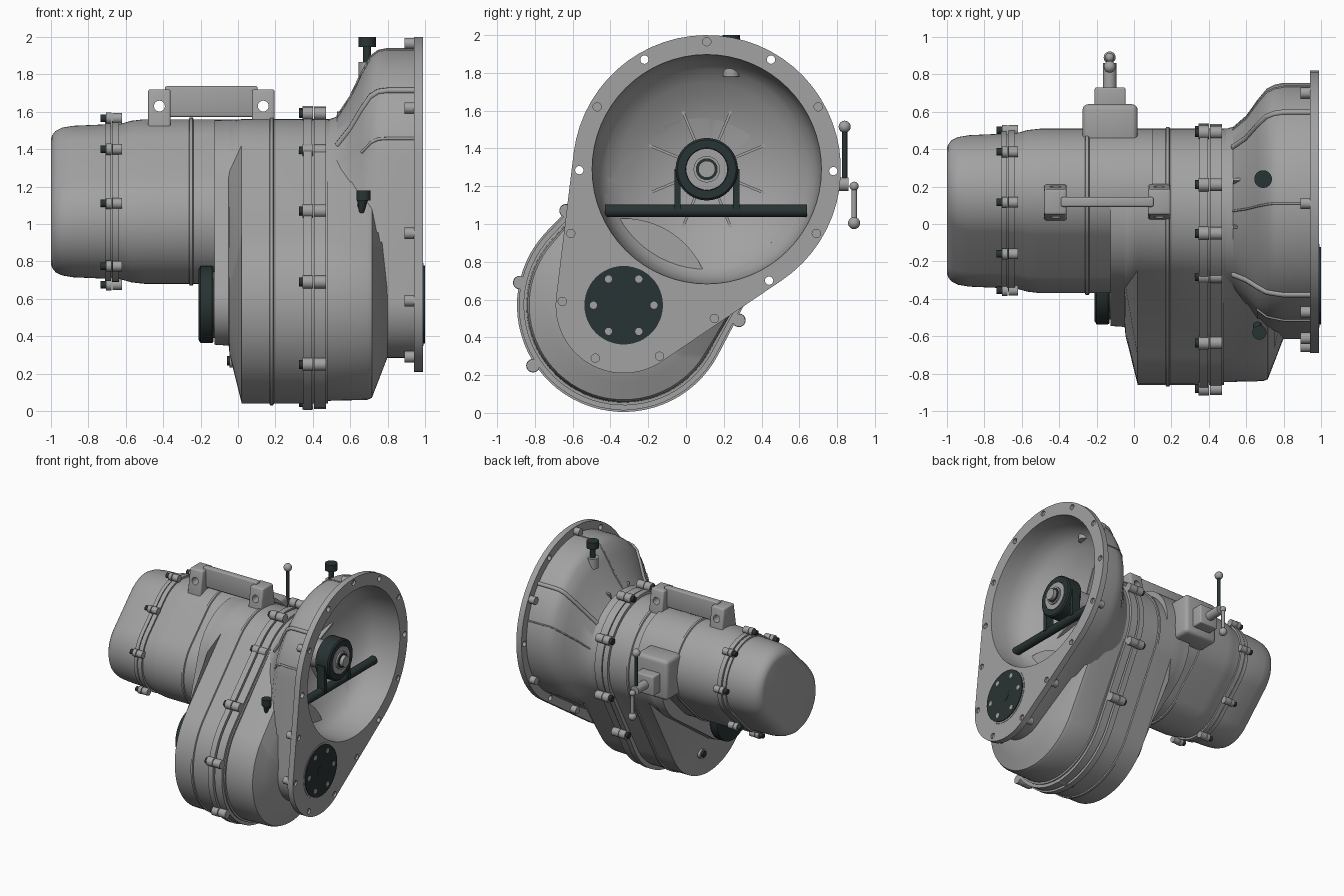
import bpy, bmesh
from math import sin, cos, pi, radians, atan2, acos, hypot
from mathutils import Vector, Matrix

if "Cube" in bpy.data.objects:
    bpy.data.objects.remove(bpy.data.objects["Cube"])


def material(name, rgb):
    m = bpy.data.materials.new(name)
    m.diffuse_color = (*rgb, 1)
    m.use_nodes = True
    m.node_tree.nodes["Principled BSDF"].inputs["Base Color"].default_value = m.diffuse_color
    return m


GREY = material("cast grey", (0.36, 0.36, 0.36))
DARK = material("dark green black", (0.022, 0.033, 0.033))
U, L, B = (0.07, 1.12), (-0.33, 0.57), (0.11, 1.29)   # main axis, lower axis, bell axis (y, z)


def finish(name, bm, mat, bevel=0):
    bmesh.ops.recalc_face_normals(bm, faces=bm.faces)
    if bevel:
        bmesh.ops.bevel(bm, geom=bm.edges[:], offset=bevel, segments=3, affect='EDGES', profile=0.5)
    me = bpy.data.meshes.new(name)
    bm.to_mesh(me)
    bm.free()
    me.materials.append(mat)
    ob = bpy.data.objects.new(name, me)
    bpy.context.collection.objects.link(ob)
    return ob


def loft(name, rings, mat=GREY):
    bm = bmesh.new()
    vs = [[bm.verts.new(p) for p in r] for r in rings]
    n = len(vs[0])
    for a, b in zip(vs, vs[1:]):
        for i in range(n):
            bm.faces.new((a[i], a[(i + 1) % n], b[(i + 1) % n], b[i]))
    bm.faces.new(vs[0])
    bm.faces.new(vs[-1])
    return finish(name, bm, mat)


def cyl(name, p0, p1, r, mat=GREY, r2=None, n=28):
    p0, p1 = Vector(p0), Vector(p1)
    d = p1 - p0
    bm = bmesh.new()
    mtx = Matrix.Translation((p0 + p1) / 2) @ d.to_track_quat('Z', 'Y').to_matrix().to_4x4()
    bmesh.ops.create_cone(bm, cap_ends=True, segments=n, radius1=r, radius2=r if r2 is None else r2,
                          depth=d.length, matrix=mtx)
    return finish(name, bm, mat)


def box(name, lo, hi, mat=GREY, bevel=0.0, top=1.0):
    lo, hi = Vector(lo), Vector(hi)
    c, s = (lo + hi) / 2, hi - lo
    bm = bmesh.new()
    bmesh.ops.create_cube(bm, size=1)
    for v in bm.verts:
        k = top if v.co.z > 0 else 1
        v.co = c + Vector((v.co.x * s.x, v.co.y * s.y * k, v.co.z * s.z))
    return finish(name, bm, mat, bevel)


def ball(name, p, r, mat=GREY):
    bm = bmesh.new()
    bmesh.ops.create_uvsphere(bm, u_segments=20, v_segments=12, radius=r, matrix=Matrix.Translation(p))
    return finish(name, bm, mat)


def cut(ob, cutters):
    for c in cutters:
        m = ob.modifiers.new("cut", 'BOOLEAN')
        m.object, m.operation, m.solver = c, 'DIFFERENCE', 'EXACT'
    dg = bpy.context.evaluated_depsgraph_get()
    me = bpy.data.meshes.new_from_object(ob.evaluated_get(dg))
    ob.modifiers.clear()
    ob.data = me


def circle(x, c, r, n=64):
    return [(x, c[0] + r * cos(2 * pi * i / n), c[1] + r * sin(2 * pi * i / n)) for i in range(n)]


def hull(x, u, ru, rl, n=40):
    """Outline around an upper circle and the lower circle."""
    dy, dz = L[0] - u[0], L[1] - u[1]
    phi, a = atan2(dz, dy), acos((ru - rl) / hypot(dy, dz))
    pts = []
    for c, r, t0, t1 in ((u, ru, phi + a, phi + 2 * pi - a), (L, rl, phi - a, phi + a)):
        for i in range(n):
            t = t0 + (t1 - t0) * i / (n - 1)
            pts.append((x, c[0] + r * cos(t), c[1] + r * sin(t)))
    return pts


def stadium(x, h, o=0.1, n=72):
    """Body section: two circles offset on the diagonal, half height h."""
    pts = []
    for i in range(n):
        t = 2 * pi * (i + .5) / n
        s = o if cos(t - pi / 4) > 0 else -o
        pts.append((x, U[0] + s + (h - o) * cos(t), U[1] + s + (h - o) * sin(t)))
    return pts


# gearbox body and rear cover
loft("main_body", [stadium(x, r) for x, r in
     ((-0.67, .415), (-0.63, .415), (-0.57, .432), (-0.50, .44), (0.1, .44))])
loft("rear_cover", [stadium(x, r, o) for x, r, o in
     ((-1, .335, .115), (-0.993, .355, .115), (-0.975, .378, .11), (-0.94, .395, .105),
      (-0.88, .405, .1), (-0.72, .412, .1), (-0.67, .412, .1))])
loft("rear_cover_flange", [stadium(x, .425) for x in (-0.71, -0.68)])
loft("body_rear_flange", [stadium(x, .43) for x in (-0.672, -0.635)])
loft("body_bead", [stadium(x, r) for x, r in
     ((-0.265, .435), (-0.258, .449), (-0.242, .449), (-0.235, .435))])
for y, z in ((.50, 1.22), (.385, 1.49), (.115, 1.565), (-.16, 1.40), (-.355, 1.11), (-.285, .775),
             (.03, .675), (.315, .85)):
    cyl("rear_lug", (-0.705, y, z), (-0.675, y, z), .03)
    cyl("rear_lug", (-0.67, y, z), (-0.62, y, z), .028)
    cyl("rear_bolt", (-0.735, y, z), (-0.70, y, z), .02, DARK)

# bell bowl cutter, shared by the case, bell and flange
bowl = loft("bowl_cutter", [circle(x, B, r) for x, r in
            ((.54, .12), (.575, .29), (.62, .385), (.66, .46), (.71, .53), (.77, .575), (.86, .597), (1.05, .612))])
bowl.hide_render = True

# transfer case
case = loft("transfer_case", [hull(x, U, ru, rl) for x, ru, rl in
            ((-0.125, .435, .215), (-0.05, .437, .22), (-0.045, .438, .27), (0.02, .44, .53), (0.48, .44, .53),
             (0.481, .44, .515), (0.69, .44, .51), (0.715, .44, .50), (0.75, .44, .41), (0.80, .44, .28))])
cut(case, [bowl])
loft("case_bead", [hull(x, U, r, r + .09) for x, r in
     ((0.165, .435), (0.172, .449), (0.188, .449), (0.195, .435))])
loft("case_flange_rear", [hull(x, U, .465, .565) for x in (0.35, 0.395)])
loft("case_flange_front", [hull(x, U, .46, .555) for x in (0.405, 0.47)])
for y, z in ((-.635, 1.07), (-.88, .69), (-.81, .25), (.28, .49), (-.28, 1.39), (-.05, 1.59),
             (.21, 1.595), (.49, 1.35), (.50, .88), (-.33, .045)):
    cyl("case_lug", (0.345, y, z), (0.40, y, z), .036)
    cyl("case_lug", (0.405, y, z), (0.47, y, z), .034)
    cyl("case_bolt", (0.325, y, z), (0.35, y, z), .024, DARK)
cyl("rear_output_seat", (-0.14, *L), (-0.1, *L), .18)
loft("rear_output_disc", [circle(x, L, r) for x, r in
     ((-0.21, .19), (-0.2, .207), (-0.14, .207), (-0.13, .2))], DARK)
cyl("lower_lug", (-0.045, -.16, .27), (0.06, -.16, .27), .038)
cyl("lower_bolt", (-0.06, -.16, .27), (-0.04, -.16, .27), .025, DARK)

# bell housing with hollow bowl
SECT = ((.46, (.07, 1.12), .43, .28), (.53, (.07, 1.125), .45, .28), (.60, (.08, 1.18), .50, .28),
        (.66, (.095, 1.235), .57, .28), (.71, (.105, 1.275), .62, .28), (.75, B, .635, .28),
        (.80, B, .645, .285), (.945, B, .645, .285))
bell = loft("bell_housing", [hull(*s) for s in SECT])
cut(bell, [bowl])
flange = loft("bell_flange", [hull(x, B, .71, .36) for x in (.94, .988)])
through = [(.45, 1.87), (-.22, 1.87), (.78, 1.28), (-.565, 1.285), (.44, .70)]
blind = [(.11, 1.965), (.70, 1.62), (.69, .95), (-.47, 1.62), (-.61, .95), (-.655, .59),
         (-.48, .29), (-.14, .30), (.15, .50)]
holes = [cyl("hole_cutter", (.9, y, z), (1.05, y, z), .022, n=20) for y, z in through + blind]
cut(flange, [bowl] + holes)
for o in holes + [bowl]:
    bpy.data.objects.remove(o)
for y, z in blind:
    cyl("flange_boss", (.89, y, z), (.972, y, z), .03)
for d, w, first in ((90, .006, 1), (41, .016, 1), (139, .016, 1), (165, .008, 3), (15, .006, 1)):
    # outer ribs following the bell
    cu = bpy.data.curves.new("bell_rib", 'CURVE')
    cu.dimensions, cu.bevel_depth, cu.bevel_resolution = '3D', w, 2
    sp = cu.splines.new('POLY')
    path = SECT[first:]
    sp.points.add(len(path) - 1)
    for p, (x, c, r, _) in zip(sp.points, path):
        p.co = (x, c[0] + r * cos(radians(d)), c[1] + r * sin(radians(d)), 1)
    cu.materials.append(GREY)
    bpy.context.collection.objects.link(bpy.data.objects.new("bell_rib", cu))
cyl("lower_gear_pocket", (.5, *L), (.71, *L), .46, n=72)

# inner ribs, bearing, fork
for k in range(8):
    rib = box("bowl_rib", (.53, .1, -.007), (.595, .335, .007))
    rib.matrix_world = Matrix.Translation((0, *B)) @ Matrix.Rotation(radians(22.5 + 45 * k), 4, 'X')
cyl("bearing_sleeve", (.5, *B), (.85, *B), .11, n=40)
loft("release_bearing", [circle(x, B, r) for x, r in
     ((.74, .15), (.75, .165), (.86, .165), (.87, .155), (.87, .112), (.84, .11))], DARK)
cyl("bearing_face", (.83, *B), (.872, *B), .11, n=40)
cyl("shaft_collar", (.85, *B), (.885, *B), .07)
cyl("shaft_ring", (.88, *B), (.89, *B), .058, DARK)
cyl("input_shaft", (.85, *B), (.92, *B), .045)
cyl("fork_shaft", (.80, -.43, 1.07), (.80, .64, 1.07), .034, DARK)
for s in (-1, 1):
    y = B[0] + s * .155
    box("fork_arm", (.77, y - .017, 1.07), (.84, y + .017, 1.29), DARK)

# front output disc with bolts
cyl("front_output_rim", (.98, *L), (.991, *L), .222, n=48)
cyl("front_output_disc", (.97, *L), (.998, *L), .208, DARK, n=48)
cyl("front_output_hub", (.97, *L), (1.0, *L), .048, DARK)
for k in range(6):
    y, z = L[0] + .16 * cos(k * pi / 3), L[1] + .16 * sin(k * pi / 3)
    cyl("output_bolt", (.98, y, z), (1.0, y, z), .019)

# lifting handle on top
for x in (-.42, .135):
    eye = box("lifting_eye", (x - .06, .015, 1.5), (x + .06, .22, 1.72), bevel=.012, top=.65)
    c = cyl("eye_cutter", (x, -.1, 1.63), (x, .4, 1.63), .029)
    cut(eye, [c])
    bpy.data.objects.remove(c)
box("handle_plate", (-.39, .092, 1.572), (.105, .143, 1.737), bevel=.01)

# shift box and levers
box("shift_box", (-.275, .435, 1.07), (.02, .64, 1.40), bevel=.03)
box("shift_neck", (-.21, .60, 1.13), (-.045, .73, 1.29), bevel=.01)
cyl("shift_shaft", (-.13, .7, 1.21), (-.13, .86, 1.21), .036)
ball("shift_shaft_end", (-.13, .89, 1.20), .024)
cyl("upper_lever", (-.13, .84, 1.22), (-.13, .84, 1.5), .014, DARK)
ball("upper_knob", (-.13, .84, 1.515), .032)
cyl("lower_lever", (-.13, .89, 1.21), (-.13, .89, 1.0), .014)
ball("lower_knob", (-.13, .89, 1.005), .032)

# breather on top and side filler plug
cyl("breather_boss", (.69, .24, 1.78), (.69, .24, 1.865), .045)
cyl("breather_stem", (.69, .24, 1.86), (.69, .24, 1.96), .022, DARK)
cyl("breather_cap", (.69, .24, 1.945), (.69, .24, 2.0), .047, DARK)
cyl("filler_cap", (.67, -.58, 1.125), (.67, -.58, 1.18), .038, DARK)
cyl("filler_stem", (.66, -.57, 1.06), (.665, -.575, 1.13), .012, DARK, .03)
cyl("filler_boss", (.66, -.50, 1.08), (.66, -.58, 1.12), .022, DARK)

# smooth shading with sharp edges kept
bpy.ops.object.select_all(action='DESELECT')
for o in bpy.data.objects:
    if o.type == 'MESH':
        o.select_set(True)
        bpy.context.view_layer.objects.active = o
bpy.ops.object.shade_smooth_by_angle(angle=radians(32))
